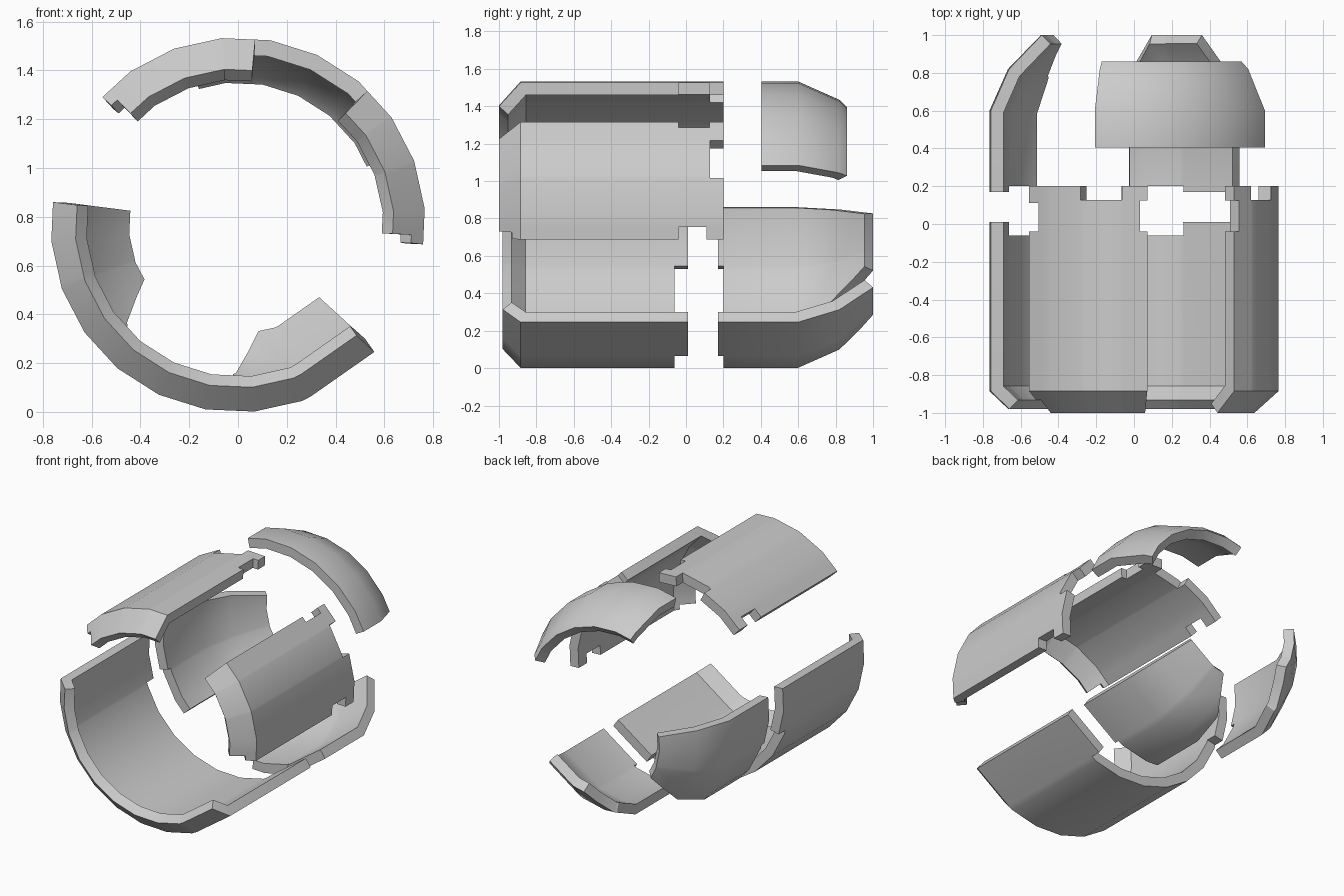
import bpy, bmesh, math
from mathutils import Vector

if "Cube" in bpy.data.objects:
    bpy.data.objects.remove(bpy.data.objects["Cube"])

CZ, R, T = 0.767, 0.768, 0.066      # axis height, outer radius, wall thickness
STEP, PHASE = 15, 5                 # facet width and offset in degrees
DOME = [(0.15, R), (0.6, R), (0.82, 0.67), (1.0, 0.495)]


def radius(profile, y):
    for (y0, r0), (y1, r1) in zip(profile, profile[1:]):
        if y <= y1 + 1e-6:
            return r0 + (r1 - r0) * (y - y0) / (y1 - y0)
    return profile[-1][1]


def point(profile, a, y):
    # stays on the flat facets of the 24-sided barrel
    off = (a - PHASE) % STEP - STEP / 2
    r = radius(profile, y) * math.cos(math.radians(STEP / 2)) / math.cos(math.radians(off))
    t = math.radians(a)
    return Vector((r * math.cos(t), y, CZ + r * math.sin(t)))


def shell(name, profile, a0, a1, y0, y1, cuts=(), corner=None):
    """Curved plate between two angles; cuts are (angle, angle, y, y) notches."""
    angs = {a0, a1} | {PHASE + STEP * k for k in range(-15, 20) if a0 < PHASE + STEP * k < a1}
    ys = {y0, y1} | {y for y, _ in profile if y0 < y < y1}
    for c in cuts:
        angs |= {a for a in c[:2] if a0 < a < a1}
        ys |= {y for y in c[2:] if y0 < y < y1}
    angs, ys = sorted(angs), sorted(ys)
    bm = bmesh.new()
    verts = {(a, y): bm.verts.new(point(profile, a, y)) for a in angs for y in ys}
    for a, b in zip(angs, angs[1:]):
        for y, z in zip(ys, ys[1:]):
            am, ym = (a + b) / 2, (y + z) / 2
            if not any(c[0] < am < c[1] and c[2] < ym < c[3] for c in cuts):
                bm.faces.new([verts[a, y], verts[b, y], verts[b, z], verts[a, z]])
    bmesh.ops.delete(bm, geom=[v for v in bm.verts if not v.link_faces], context='VERTS')
    if corner:                      # slanted cut across one back corner
        (ca, cy), (da, dy) = corner
        p, q = point(profile, ca, cy), point(profile, da, dy)
        m = math.radians((ca + da) / 2)
        n = (q - p).cross(Vector((math.cos(m), 0, math.sin(m))))
        mid = point(profile, (a0 + a1) / 2, 0.5)
        if (mid - p).dot(n) > 0:
            n = -n
        bmesh.ops.bisect_plane(bm, geom=bm.verts[:] + bm.edges[:] + bm.faces[:],
                               plane_co=p, plane_no=n, clear_outer=True)
    bm.normal_update()
    f = max(bm.faces, key=lambda g: g.calc_area())
    c = f.calc_center_median()
    if f.normal.dot(Vector((c.x, 0, c.z - CZ))) < 0:
        bmesh.ops.reverse_faces(bm, faces=bm.faces[:])
    me = bpy.data.meshes.new(name)
    bm.to_mesh(me)
    bm.free()
    ob = bpy.data.objects.new(name, me)
    bpy.context.collection.objects.link(ob)
    s = ob.modifiers.new("wall", 'SOLIDIFY')
    s.thickness, s.offset, s.use_even_offset = T, -1, True
    bpy.ops.object.select_all(action='DESELECT')
    bpy.context.view_layer.objects.active = ob
    ob.select_set(True)
    bpy.ops.object.modifier_apply(modifier="wall")
    bpy.ops.object.shade_smooth_by_angle(angle=math.radians(30))


# front lower half shell, long notch along its back edge
shell("lower_front_shell", [(-0.98, 0.668), (-0.885, R), (0.3, R)], 173, 317, -0.98, 0.01,
      [(198, 293, -0.062, 0.1)])

# two mirrored front plates: notches measured from their shared gap
NOTCHES = [(-1, 3, -0.04, 0.125), (47, 60, -0.04, 0.11), (10, 27, 0.128, 0.3), (49.3, 60, -1.1, -0.93)]
FRONT = [(-1.0, 0.64), (-0.885, R), (0.3, R)]
for name, base, sign in (("top_front_plate", 84.7, 1), ("right_front_plate", 46, -1)):
    cuts = [tuple(sorted((base + sign * a, base + sign * b))) + (y, z) for a, b, y, z in NOTCHES]
    lo, hi = sorted((base, base + sign * 52))
    shell(name, FRONT, lo, hi, -1.0, 0.2, cuts)

# back plates following the dome
shell("top_back_plate", DOME, 24.6, 105.8, 0.405, 0.86)
shell("lower_right_back_plate", DOME, 268, 317, 0.17, 1.0, [(260, 293, 0.1, 0.2)],
      ((268, 0.8), (281, 1.0)))
shell("lower_left_back_plate", DOME, 173, 222.5, 0.17, 1.0, [(198, 230, 0.1, 0.2)],
      ((222.5, 0.8), (210, 1.0)))
